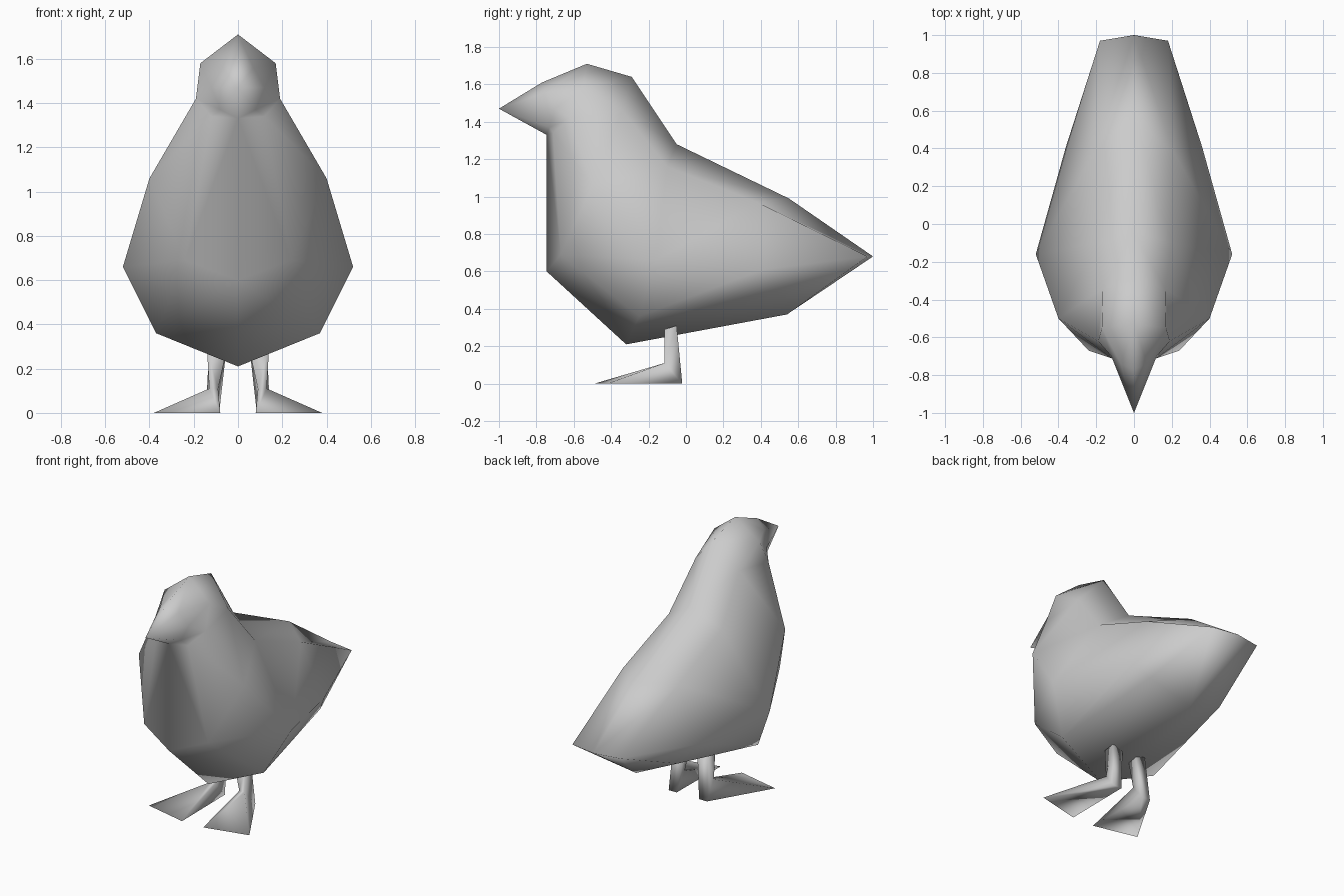
import bpy, bmesh, math

if "Cube" in bpy.data.objects:
    bpy.data.objects.remove(bpy.data.objects["Cube"])


def make_object(name, faces, angle):
    """Build a half mesh from coordinate faces, weld it, mirror it across x."""
    bm = bmesh.new()
    for face in faces:
        unique = []
        for co in face:
            if co not in unique:
                unique.append(co)
        if len(unique) > 2:
            bm.faces.new([bm.verts.new(co) for co in unique])
    bmesh.ops.remove_doubles(bm, verts=bm.verts, dist=0.0005)
    geom = bm.verts[:] + bm.edges[:] + bm.faces[:]
    copy = bmesh.ops.duplicate(bm, geom=geom)["geom"]
    for v in [g for g in copy if isinstance(g, bmesh.types.BMVert)]:
        v.co.x *= -1
    bmesh.ops.remove_doubles(bm, verts=bm.verts, dist=0.0005)
    bmesh.ops.recalc_face_normals(bm, faces=bm.faces)
    mesh = bpy.data.meshes.new(name)
    bm.to_mesh(mesh)
    bm.free()
    obj = bpy.data.objects.new(name, mesh)
    bpy.context.collection.objects.link(obj)
    bpy.ops.object.select_all(action='DESELECT')
    obj.select_set(True)
    bpy.context.view_layer.objects.active = obj
    bpy.ops.object.shade_smooth_by_angle(angle=math.radians(angle))
    return obj


def loft(rings):
    """Quads between neighbouring half rings."""
    return [(a[i], a[i + 1], b[i + 1], b[i])
            for a, b in zip(rings, rings[1:]) for i in range(len(a) - 1)]


# Body: half cross-sections (top to bottom) from tail edge to beak tip
tail_mid, tail_corner, beak_tip = (0, 1, .68), (.18, .97, .68), (0, -1, 1.47)
body_rings = [
    [tail_mid, tail_corner, tail_corner, tail_corner, tail_mid],
    [(0, .55, .99), (.21, .38, .97), (.36, .41, .61), (.28, .49, .49), (0, .54, .37)],
    [(0, -.05, 1.28), (.20, -.10, 1.16), (.52, -.16, .66), (.37, -.25, .36), (0, -.32, .21)],
    [(0, -.29, 1.64), (.165, -.34, 1.46), (.40, -.5, 1.06), (.24, -.67, .69), (0, -.745, .60)],
    [(0, -.53, 1.71), (.17, -.55, 1.58), (.19, -.62, 1.42), (.12, -.71, 1.34), (0, -.745, 1.33)],
    [(0, -.77, 1.61), (.07, -.74, 1.56), (.12, -.70, 1.47), (.08, -.73, 1.37), (0, -.745, 1.33)],
    [beak_tip] * 5,
]
make_object("bird_body", loft(body_rings), 120)

# Legs and feet: inner and outer outlines of one side, bridged
inner = [(.05, -.05, .31), (.085, -.02, 0), (.08, -.49, 0), (.09, -.115, .11), (.05, -.115, .29)]
outer = [(.13, -.05, .31), (.145, -.02, 0), (.38, -.42, 0), (.13, -.115, .11), (.14, -.115, .29)]
n = len(inner)
leg_faces = [(inner[i], inner[(i + 1) % n], outer[(i + 1) % n], outer[i]) for i in range(n)]
for side in (inner, outer):
    leg_faces += [(side[0], side[1], side[3], side[4]), (side[1], side[2], side[3])]
make_object("legs_and_feet", leg_faces, 150)
